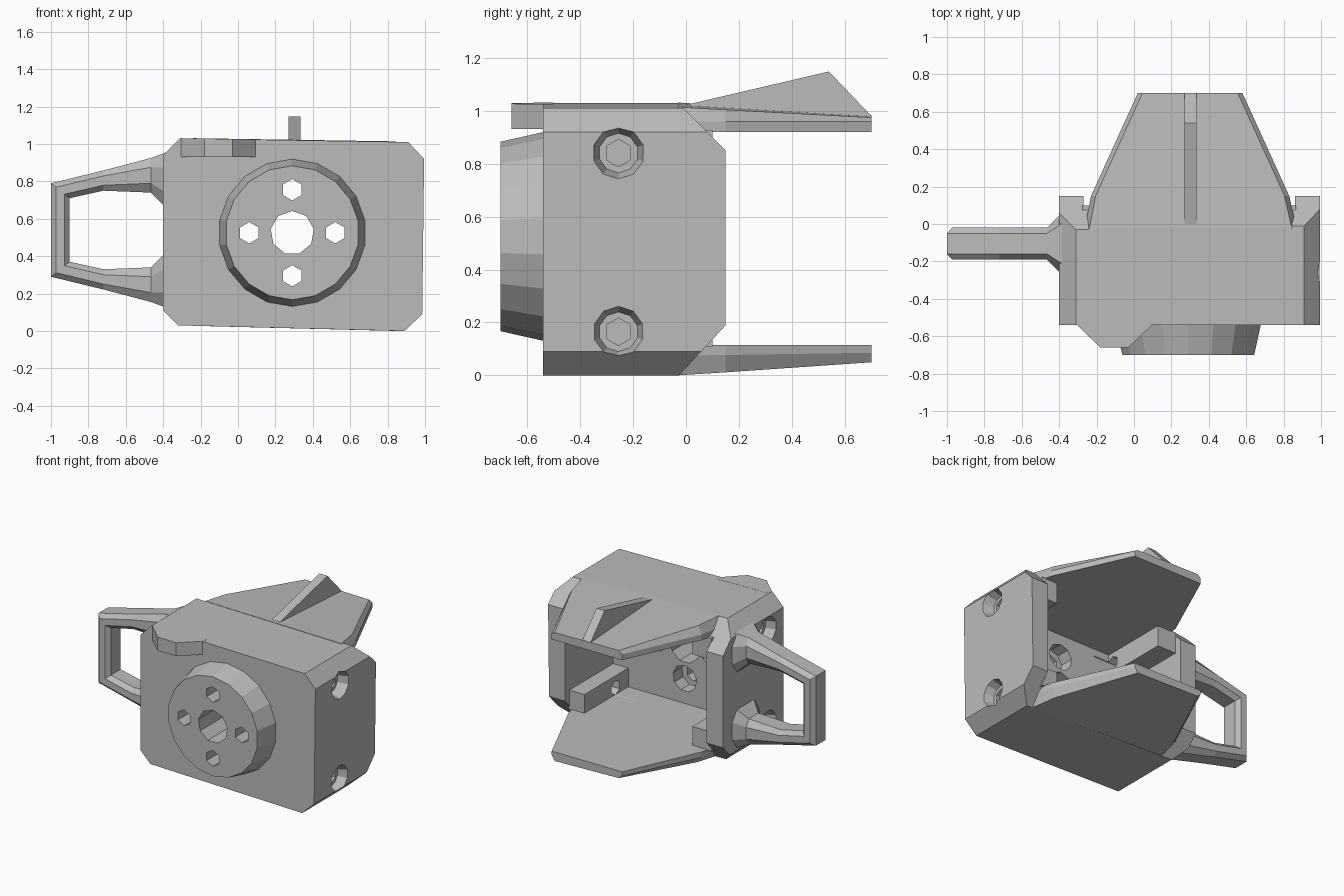
import bpy, bmesh, math
from mathutils import Vector, Matrix

old = bpy.data.objects.get("Cube")
if old:
    bpy.data.objects.remove(old, do_unlink=True)

grey = bpy.data.materials.new("plain_grey")
grey.use_nodes = True
grey.diffuse_color = (0.5, 0.5, 0.5, 1)
grey.node_tree.nodes["Principled BSDF"].inputs["Base Color"].default_value = (0.5, 0.5, 0.5, 1)


def finish(name, bm):
    bmesh.ops.recalc_face_normals(bm, faces=bm.faces)
    mesh = bpy.data.meshes.new(name)
    bm.to_mesh(mesh)
    bm.free()
    mesh.materials.append(grey)
    ob = bpy.data.objects.new(name, mesh)
    bpy.context.collection.objects.link(ob)
    return ob


def loft(name, rings):
    """Skin a list of equal-length rings and cap both ends."""
    bm = bmesh.new()
    rows = [[bm.verts.new(p) for p in ring] for ring in rings]
    n = len(rows[0])
    for a, b in zip(rows, rows[1:]):
        for i in range(n):
            j = (i + 1) % n
            bm.faces.new((a[i], a[j], b[j], b[i]))
    bm.faces.new(rows[0])
    bm.faces.new(rows[-1])
    return finish(name, bm)


def box(name, lo, hi):
    ring = [(lo[0], lo[1]), (hi[0], lo[1]), (hi[0], hi[1]), (lo[0], hi[1])]
    return loft(name, [[(x, y, z) for x, y in ring] for z in (lo[2], hi[2])])


def rod(name, start, end, r1, r2, sides):
    """Straight or tapered cylinder between two points."""
    start, end = Vector(start), Vector(end)
    axis = end - start
    bm = bmesh.new()
    spin = axis.to_track_quat('Z', 'Y').to_matrix().to_4x4()
    bmesh.ops.create_cone(bm, cap_ends=True, segments=sides, radius1=r1, radius2=r2,
                          depth=axis.length,
                          matrix=Matrix.Translation((start + end) / 2) @ spin)
    return finish(name, bm)


def combine(ob, tool, operation='DIFFERENCE'):
    mod = ob.modifiers.new("cut", 'BOOLEAN')
    mod.operation = operation
    mod.solver = 'EXACT'
    mod.object = tool
    bpy.context.view_layer.objects.active = ob
    bpy.ops.object.modifier_apply(modifier=mod.name)


def discard(tools):
    for t in tools:
        bpy.data.objects.remove(t, do_unlink=True)


# Housing: chamfered front profile trimmed by a chamfered side profile
front = [(-.4, .94), (-.31, 1.03), (.91, 1.01), (.995, .92),
         (.985, .09), (.89, 0), (-.32, .03), (-.4, .11)]
housing = loft("housing", [[(x, y, z) for x, z in front] for y in (-.54, .15)])
side = [(-.7, -.1), (-.12, -.1), (.15, .19), (.15, .85), (-.12, 1.12), (-.7, 1.12)]
trim = loft("trim", [[(x, y, z) for y, z in side] for x in (-.6, 1.2)])
combine(housing, trim, 'INTERSECT')
cavity = box("cavity", (-.27, -.4, .115), (.86, .5, .92))
combine(housing, cavity)
discard([trim, cavity])

# Screw blocks in the inner corners
blocks = []
for x0, x1, label in ((.74, .865, "left"), (-.275, -.12, "right")):
    for z0, z1, level in ((.11, .25, "lower"), (.77, .925, "upper")):
        blocks.append(box(f"{label}_{level}_screw_block", (x0, -.405, z0), (x1, .1, z1)))

# Round mounting boss on the front
CX, CZ = .29, .525
boss = rod("front_boss", (CX, -.535, CZ), (CX, -.7, CZ), .395, .358, 18)

# Bores through boss and front wall, counterbored from inside
bores = [rod("bore", (CX, -.9, CZ), (CX, -.2, CZ), .117, .117, 9)]
for k in range(4):
    a = k * math.pi / 2
    x, z = CX + .23 * math.cos(a), CZ + .23 * math.sin(a)
    bores.append(rod("bore", (x, -.9, z), (x, -.2, z), .057, .057, 6))
    bores.append(rod("bore", (x, -.5, z), (x, -.3, z), .095, .095, 9))
for b in bores:
    combine(housing, b)
    combine(boss, b)
discard(bores)

# Countersunk side screw holes
screws = []
for z in (.165, .84):
    for x, inward, y in ((.99, -1, -.255), (-.4, 1, -.36)):
        screws.append(rod("screw", (x - .01 * inward, y, z), (x + .07 * inward, y, z), .1, .075, 10))
        screws.append(rod("screw", (x, y, z), (x + .4 * inward, y, z), .052, .052, 6))
for s in screws:
    for ob in [housing] + blocks:
        combine(ob, s)
discard(screws)

# Rear plates, thinning towards the back
outline = [(-.265, -.03), (-.23, .15), (.02, .7), (.58, .7), (.83, .15), (.87, -.03)]


def inset(x):
    return x + (.025 if x < CX else -.025)


loft("top_rear_plate", [
    [(x, y, .92) for x, y in outline],
    [(x, y, .96) for x, y in outline],
    [(inset(x), y, 1.025 - .015 * x - .06 * y) for x, y in outline]])
loft("bottom_rear_plate", [
    [(inset(x), y, .023 - .024 * x + .058 * y) for x, y in outline],
    [(x, y, .075 + .015 * y) for x, y in outline],
    [(x, y, .115) for x, y in outline]])

# Upright fin on the top plate
fin = [(0, 1), (0, 1.022), (.54, 1.148), (.7, .98), (.7, .95)]
loft("top_fin", [[(x, y, z) for y, z in fin] for x in (.27, .335)])

# Tab overhanging the front edge
tab = [(-.305, -.5), (-.305, -.54), (-.18, -.66), (-.03, -.66), (.1, -.535), (.1, -.5)]
loft("front_tab", [[(x, y, .93) for x, y in tab],
                   [(x, y, 1.026 - .015 * x) for x, y in tab]])

# Handle: outer point, inner point and half width at each station, mirrored in z
MID, HY = .54, -.105
half = [((-.385, .955), (-.385, .66), .165), ((-.465, .925), (-.465, .74), .085),
        ((-.72, .858), (-.72, .75), .085), ((-1, .79), (-.9, .71), .085)]
flip = [((o[0], 2 * MID - o[1]), (i[0], 2 * MID - i[1]), w) for o, i, w in reversed(half)]
rings = []
for outer, inner, w in half + flip:
    o = Vector((outer[0], HY, outer[1]))
    i = Vector((inner[0], HY, inner[1]))
    ring = []
    for t, s in ((0, -.65), (.27, -1), (.73, -1), (1, -.65),
                 (1, .65), (.73, 1), (.27, 1), (0, .65)):
        ring.append(o.lerp(i, t) + Vector((0, w * s, 0)))
    rings.append(ring)
loft("side_handle", rings)
